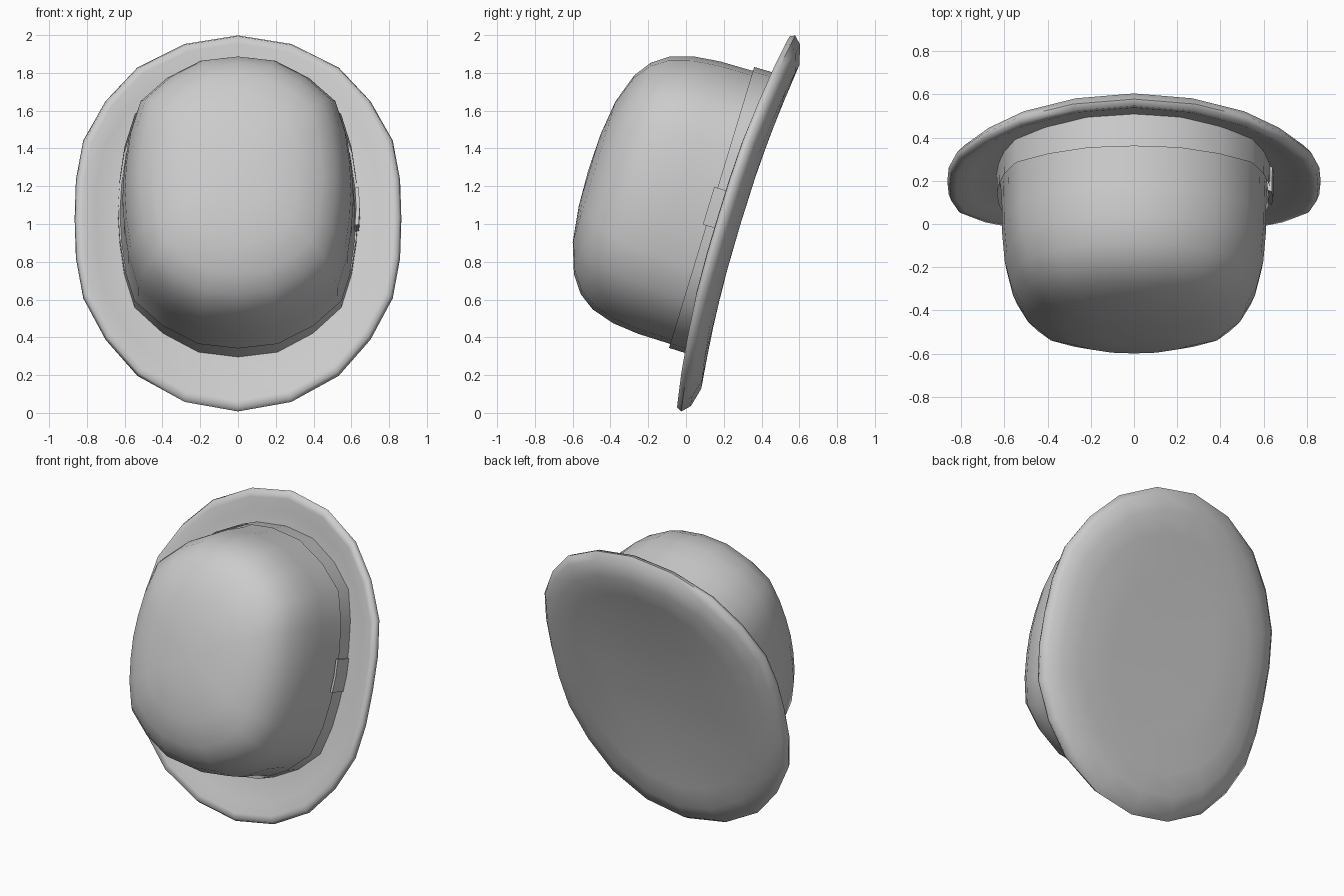
import bpy, bmesh
from math import radians
from mathutils import Vector

if "Cube" in bpy.data.objects:
    bpy.data.objects.remove(bpy.data.objects["Cube"])

ORIGIN = Vector((0, 0.277, 1.003))       # middle of the brim
U = Vector((0, 0.29, 0.957))             # along the hat's length
N = Vector((0, -0.957, 0.29))            # out through the crown


def full_oval(quarter):
    """Mirror a quarter outline (end to side) into a closed loop."""
    half = quarter + [(x, -a) for x, a in reversed(quarter[:-1])]
    return half + [(-x, a) for x, a in reversed(half[1:-1])]


BRIM_OVAL = full_oval([(0, 1), (0.326, 0.952), (0.616, 0.82), (0.81, 0.635),
                       (0.947, 0.42), (0.992, 0.21), (1, 0)])
CROWN_OVAL = full_oval([(0, 1), (0.33, 0.968), (0.625, 0.84), (0.86, 0.665),
                        (0.947, 0.43), (0.985, 0.21), (1, 0)])
SIDES = len(BRIM_OVAL)


def place(x, a, h):
    return ORIGIN + Vector((x, 0, 0)) + U * a + N * h


def loft(name, rings, start=None, end=None, angle=40):
    """Skin a list of rings of points, with optional pole points."""
    bm = bmesh.new()
    vs = [[bm.verts.new(p) for p in r] for r in rings]
    for r, s in zip(vs, vs[1:]):
        for i in range(SIDES):
            j = (i + 1) % SIDES
            bm.faces.new((r[i], r[j], s[j], s[i]))
    for pole, r in ((start, vs[0]), (end, vs[-1])):
        if pole is not None:
            c = bm.verts.new(pole)
            for i in range(SIDES):
                bm.faces.new((c, r[i], r[(i + 1) % SIDES]))
    return finish(name, bm, angle)


def finish(name, bm, angle):
    bmesh.ops.recalc_face_normals(bm, faces=bm.faces)
    me = bpy.data.meshes.new(name)
    bm.to_mesh(me)
    bm.free()
    ob = bpy.data.objects.new(name, me)
    bpy.context.collection.objects.link(ob)
    bpy.ops.object.select_all(action='DESELECT')
    ob.select_set(True)
    bpy.context.view_layer.objects.active = ob
    bpy.ops.object.shade_smooth_by_angle(angle=radians(angle))
    return ob


def crown_ring(half_a, h, ratio=0.812, side_lift=0.0):
    """Crown-shaped ring; side_lift raises its sides to follow the brim."""
    return [place(x * half_a * ratio, a * half_a + 0.04, h + side_lift * x * x)
            for x, a in CROWN_OVAL]


# Brim: (size, height at the ends, height at the sides), underside to top
brim_profile = [
    (0.45, -0.018, -0.012), (0.72, -0.05, -0.012), (0.86, -0.066, 0.012),
    (0.96, -0.04, 0.045), (1.0, 0.0, 0.082), (0.987, 0.028, 0.112),
    (0.95, 0.026, 0.115), (0.87, 0.01, 0.085), (0.70, 0.0, 0.05),
]
rings = []
for s, h_end, h_side in brim_profile:
    rings.append([place(x * 0.865 * s, a * 1.04 * s, h_end * (1 - x * x) + h_side * x * x)
                  for x, a in BRIM_OVAL])
loft("brim", rings, start=place(0, 0, -0.012), end=place(0, 0, 0.03), angle=70)

# Domed crown, flaring a little under the band
crown_profile = [(0.755, 0.17), (0.753, 0.34), (0.738, 0.48), (0.70, 0.605),
                 (0.64, 0.69), (0.55, 0.755), (0.39, 0.81), (0.2, 0.835)]
loft("crown", [crown_ring(0.773, -0.01, side_lift=0.04)]
     + [crown_ring(r, h) for r, h in crown_profile], end=place(0, 0.04, 0.842))

# Hat band: a thin ribbon standing just off the crown
loft("hat_band", [crown_ring(0.779, -0.01, 0.817, side_lift=0.04),
                  crown_ring(0.777, 0.16, 0.817)])

# Small band loop on the right side, bent around the band
bm = bmesh.new()
sections = []
for a, drop in ((-0.06, 0.006), (0.04, 0.0), (0.148, 0.006)):
    sections.append([bm.verts.new(place(x - drop, a, h)) for x, h in
                     ((0.61, 0.04), (0.647, 0.04), (0.645, 0.178), (0.625, 0.17))])
for r, s in zip(sections, sections[1:]):
    for i in range(4):
        bm.faces.new((r[i], r[(i + 1) % 4], s[(i + 1) % 4], s[i]))
bm.faces.new(sections[0])
bm.faces.new(sections[-1])
finish("band_loop", bm, 30)
